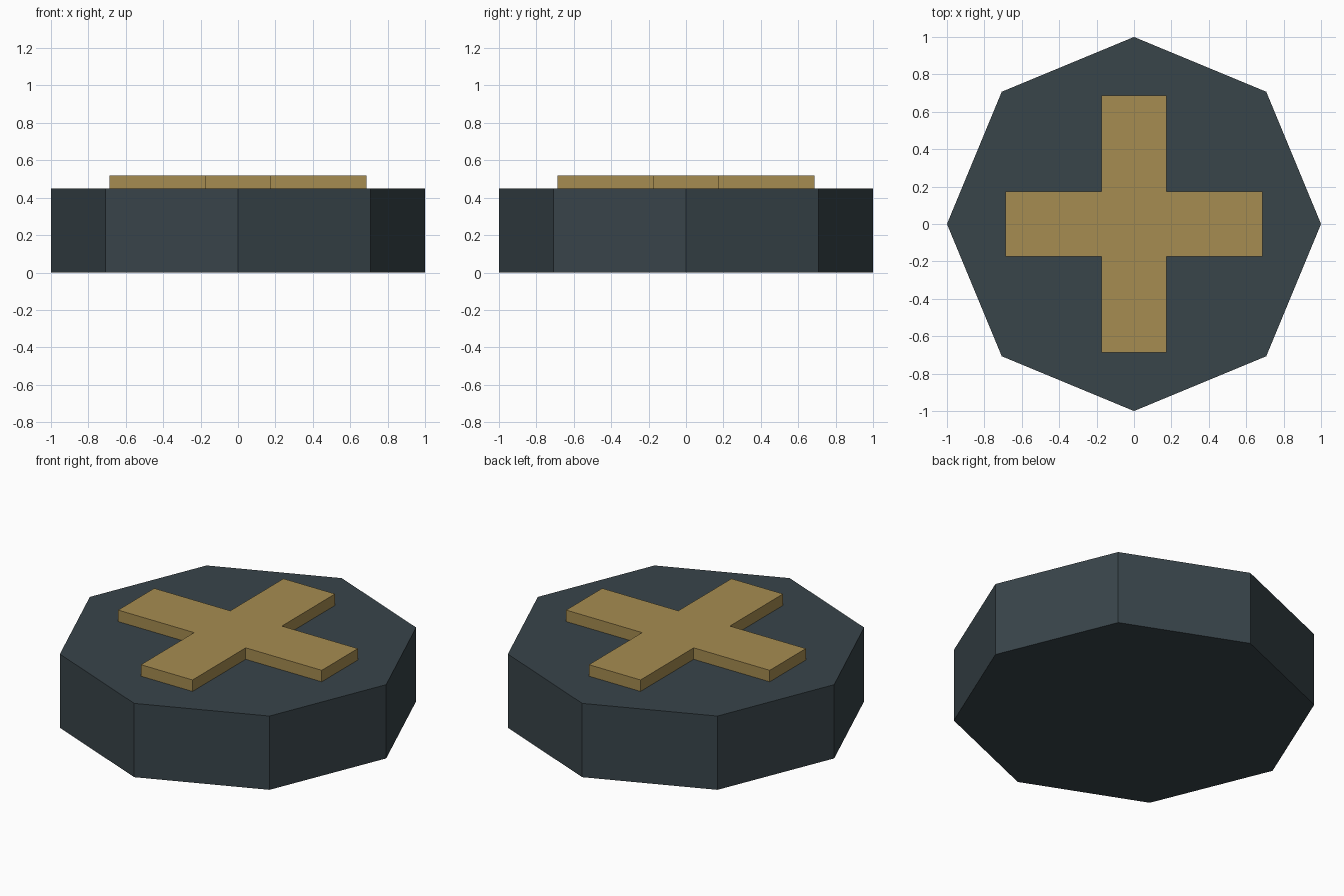
import bpy, bmesh, math

if "Cube" in bpy.data.objects:
    bpy.data.objects.remove(bpy.data.objects["Cube"])

def material(name, color):
    m = bpy.data.materials.new(name)
    m.diffuse_color = (*color, 1)
    m.use_nodes = True
    m.node_tree.nodes["Principled BSDF"].inputs["Base Color"].default_value = m.diffuse_color
    return m

def prism(name, outline, z0, z1, mat):
    """Extrude a flat outline from z0 up to z1 as a closed solid."""
    bm = bmesh.new()
    base = bm.faces.new([bm.verts.new((x, y, z0)) for x, y in outline])
    top = bmesh.ops.extrude_face_region(bm, geom=[base], use_keep_orig=True)["geom"]
    bmesh.ops.translate(bm, vec=(0, 0, z1 - z0),
                        verts=[v for v in top if isinstance(v, bmesh.types.BMVert)])
    bmesh.ops.recalc_face_normals(bm, faces=bm.faces)
    mesh = bpy.data.meshes.new(name)
    bm.to_mesh(mesh)
    bm.free()
    mesh.materials.append(mat)
    obj = bpy.data.objects.new(name, mesh)
    bpy.context.collection.objects.link(obj)
    return obj

slate = material("dark slate", (0.040, 0.058, 0.068))
gold = material("dull gold", (0.381, 0.262, 0.082))

# Eight-sided base with corners on the axes
octagon = [(math.cos(i * math.pi / 4), math.sin(i * math.pi / 4)) for i in range(8)]
prism("octagonal_base", octagon, 0, 0.45, slate)

# Raised cross: one arm's three corners turned through four quarter turns
L, W = 0.687, 0.174
cross = []
for i in range(4):
    c, s = round(math.cos(i * math.pi / 2)), round(math.sin(i * math.pi / 2))
    cross += [(x * c - y * s, x * s + y * c) for x, y in ((L, -W), (L, W), (W, W))]
prism("raised_cross", cross, 0.45, 0.52, gold)
